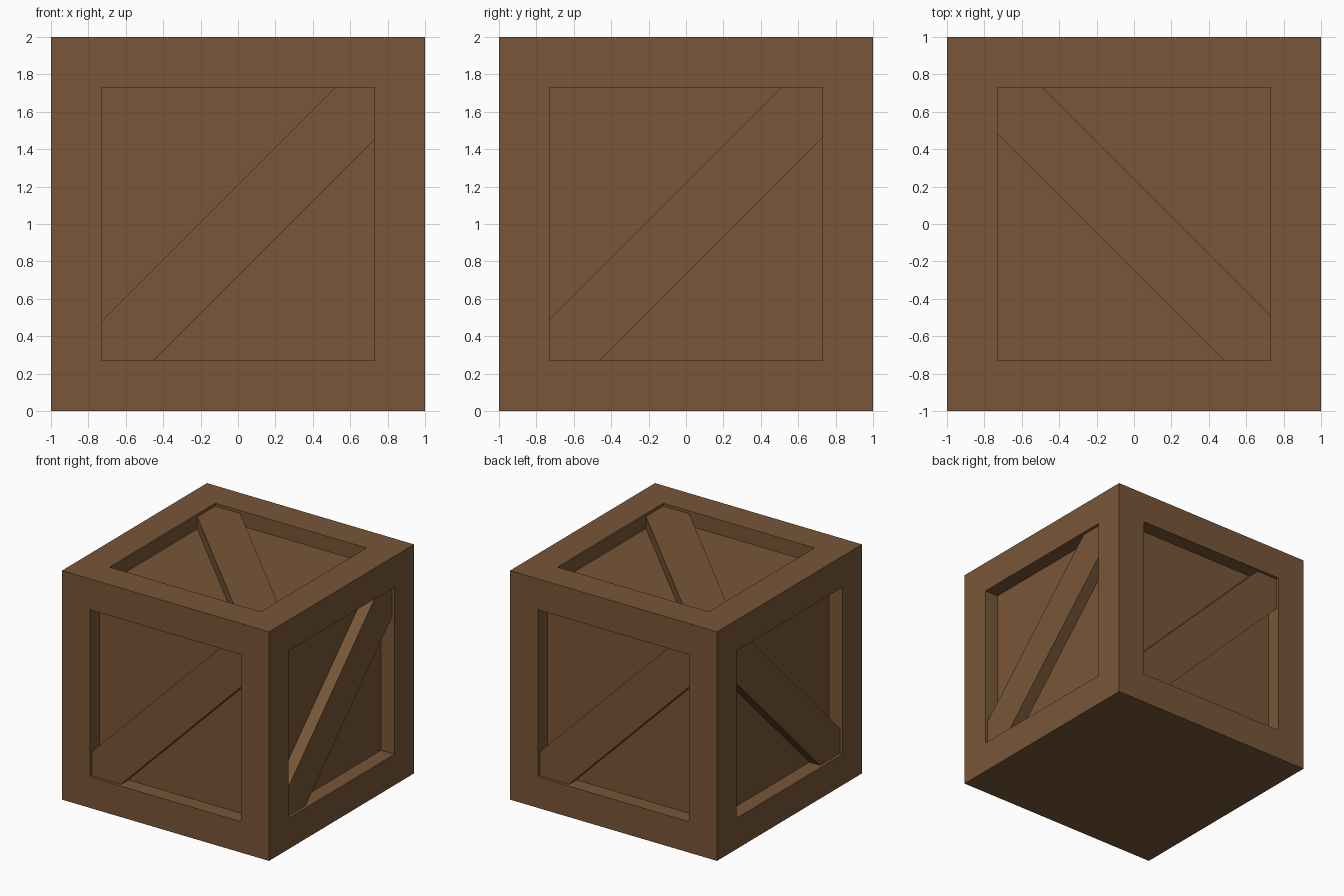
import bpy, bmesh
from math import radians
from mathutils import Matrix

if "Cube" in bpy.data.objects:
    bpy.data.objects.remove(bpy.data.objects["Cube"])

FRAME = 0.27      # width of the border boards
DEPTH = 0.13      # panel recess below the border
SINK = 0.025      # brace recess below the border
H = 1 - FRAME     # half size of each opening

wood = bpy.data.materials.new("brown wood")
wood.diffuse_color = (0.190, 0.094, 0.039, 1)
wood.use_nodes = True
wood.node_tree.nodes["Principled BSDF"].inputs["Base Color"].default_value = wood.diffuse_color


def add_object(name, bm):
    bmesh.ops.recalc_face_normals(bm, faces=bm.faces[:])
    mesh = bpy.data.meshes.new(name)
    bm.to_mesh(mesh)
    bm.free()
    mesh.materials.append(wood)
    obj = bpy.data.objects.new(name, mesh)
    bpy.context.collection.objects.link(obj)
    return obj


def add_brace(name, orient, upper, lower, flip=False):
    """Diagonal board lower <= v - u <= upper, trimmed to the opening."""
    outline = [(-H, -H), (-H - lower, -H), (H, H + lower),
               (H, H), (H - upper, H), (-H, -H + upper)]
    s = -1 if flip else 1
    bm = bmesh.new()
    base = bm.faces.new([bm.verts.new((s * u, v, 1 - DEPTH)) for u, v in outline])
    ext = bmesh.ops.extrude_face_region(bm, geom=[base], use_keep_orig=True)
    top = [g for g in ext["geom"] if isinstance(g, bmesh.types.BMVert)]
    bmesh.ops.translate(bm, verts=top, vec=(0, 0, DEPTH - SINK))
    bmesh.ops.transform(bm, matrix=Matrix.Translation((0, 0, 1)) @ orient,
                        verts=bm.verts[:])
    return add_object(name, bm)


# Crate box: five faces get a border and a sunken panel, the bottom stays flat
bm = bmesh.new()
bmesh.ops.create_cube(bm, size=2, matrix=Matrix.Translation((0, 0, 1)))
bm.normal_update()
panels = [f for f in bm.faces if f.normal.z > -0.5]
bmesh.ops.inset_individual(bm, faces=panels, thickness=FRAME, use_even_offset=True)
bm.normal_update()
for face in panels:
    inward = face.normal * -DEPTH
    new = bmesh.ops.extrude_discrete_faces(bm, faces=[face])["faces"][0]
    bmesh.ops.translate(bm, verts=new.verts[:], vec=inward)
add_object("crate_box", bm)

# Diagonal braces
upright = Matrix.Rotation(radians(90), 4, 'X')


def side(degrees):
    return Matrix.Rotation(radians(degrees), 4, 'Z') @ upright


add_brace("front_brace", side(0), 0.21, -0.28)
add_brace("back_brace", side(180), 0.21, -0.28)
add_brace("right_brace", side(90), 0.22, -0.27)
add_brace("left_brace", side(-90), 0.22, -0.27, flip=True)
add_brace("top_brace", Matrix.Identity(4), 0.24, -0.25, flip=True)
